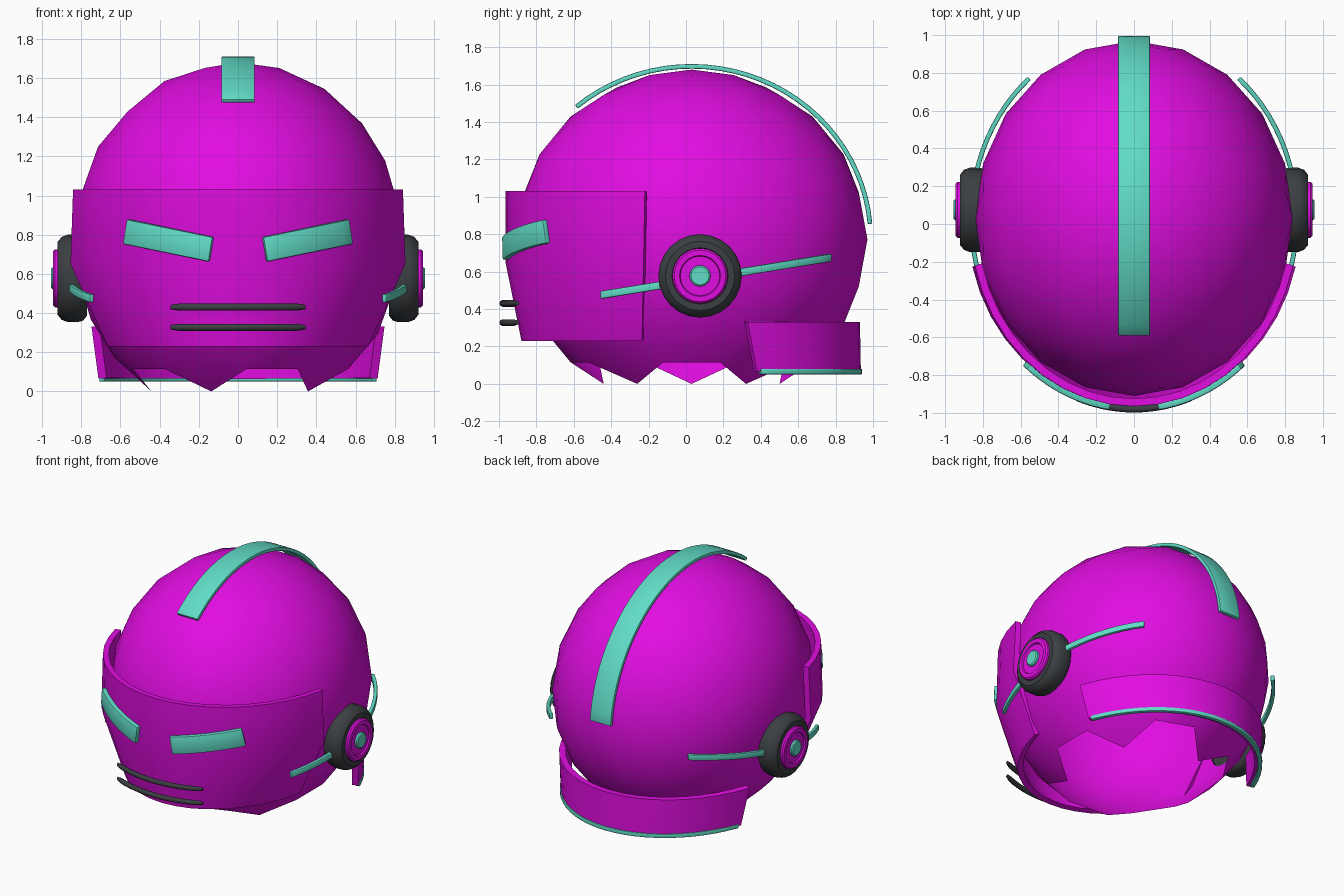
import bpy, bmesh
from math import sin, cos, asin, sqrt, pi, radians
from mathutils import Vector

cube = bpy.data.objects.get("Cube")
if cube:
    bpy.data.objects.remove(cube)

CENTRE = Vector((0, 0.03, 0.772))


def material(name, rgb):
    m = bpy.data.materials.new(name)
    m.use_nodes = True
    colour = (*rgb, 1)
    m.diffuse_color = colour
    m.node_tree.nodes["Principled BSDF"].inputs["Base Color"].default_value = colour
    return m


magenta = material("magenta", (0.75, 0.004, 0.75))
teal = material("teal", (0.12, 0.72, 0.57))
charcoal = material("charcoal", (0.045, 0.05, 0.055))


def finish(name, bm, mat, thickness=0, bevel=0, angle=35):
    """Turn a bmesh into a shaded object, with optional thickness and bevel."""
    mesh = bpy.data.meshes.new(name)
    bm.to_mesh(mesh)
    bm.free()
    mesh.materials.append(mat)
    ob = bpy.data.objects.new(name, mesh)
    bpy.context.collection.objects.link(ob)
    if thickness:
        s = ob.modifiers.new("Thickness", 'SOLIDIFY')
        s.thickness, s.offset, s.use_even_offset = thickness, -1, True
    if bevel:
        b = ob.modifiers.new("Bevel", 'BEVEL')
        b.width, b.segments, b.angle_limit = bevel, 2, radians(40)
    bpy.ops.object.select_all(action='DESELECT')
    ob.select_set(True)
    bpy.context.view_layer.objects.active = ob
    if ob.modifiers:
        bpy.ops.object.convert(target='MESH')
    bpy.ops.object.shade_smooth_by_angle(angle=radians(angle))
    return ob


def sheet(name, nu, nv, fn, mat, thickness, bevel=0):
    """Curved panel: fn(u, v) gives the outer surface, thickened inward."""
    bm = bmesh.new()
    rows = [[bm.verts.new(fn(i / nu, j / nv)) for i in range(nu + 1)]
            for j in range(nv + 1)]
    for a, b in zip(rows, rows[1:]):
        for i in range(nu):
            bm.faces.new((a[i], a[i + 1], b[i + 1], b[i]))
    bm.normal_update()
    bm.faces.ensure_lookup_table()
    f = bm.faces[nu // 2]
    if f.normal.dot(f.calc_center_median() - CENTRE) < 0:
        bmesh.ops.reverse_faces(bm, faces=bm.faces[:])
    return finish(name, bm, mat, thickness, bevel)


def lathe(name, profile, side, mat, segments=24):
    """Spin (x, radius) points about the ear axis."""
    bm = bmesh.new()
    rings = []
    for x, r in profile:
        rings.append([bm.verts.new((side * x, 0.075 + r * cos(t), 0.577 + r * sin(t)))
                      for t in (2 * pi * k / segments for k in range(segments))])
    for a, b in zip(rings, rings[1:]):
        for k in range(segments):
            n = (k + 1) % segments
            bm.faces.new((a[k], a[n], b[n], b[k]))
    bm.faces.new(rings[0])
    bm.faces.new(rings[-1])
    bmesh.ops.recalc_face_normals(bm, faces=bm.faces[:])
    return finish(name, bm, mat)


# Helmet shell: low-poly ball, open underneath with a jagged rim
bm = bmesh.new()
bmesh.ops.create_icosphere(bm, subdivisions=3, radius=1)
bmesh.ops.delete(bm, geom=[f for f in bm.faces if f.calc_center_median().z < -0.762],
                 context='FACES')
bmesh.ops.scale(bm, vec=(0.84, 0.94, 0.908), verts=bm.verts[:])
bmesh.ops.translate(bm, vec=CENTRE, verts=bm.verts[:])
finish("helmet_shell", bm, magenta, angle=60)


def wrap(levels, facing):
    """Elliptical band through levels of (z, x radius, y radius, y of the ends)."""
    def fn(u, v):
        z, rx, ry, end = levels[round(v * (len(levels) - 1))]
        a = asin(end / ry)
        t = a + (pi - 2 * a) * u
        return (rx * cos(t), facing * ry * sin(t), z)
    return fn


# Face plate, straight above and tapering below
sheet("face_plate", 18, 2, wrap([(1.03, 0.865, 0.965, 0.22), (0.65, 0.88, 0.965, 0.227),
                                 (0.23, 0.69, 0.88, 0.235)], -1), magenta, 0.04)

# Neck guard and its trim
sheet("neck_guard", 18, 1, wrap([(0.33, 0.8, 0.93, 0.33), (0.065, 0.78, 0.935, 0.38)], 1),
      magenta, 0.045)
sheet("neck_guard_trim", 24, 1, wrap([(0.08, 0.785, 0.942, 0.4), (0.05, 0.785, 0.942, 0.4)], 1),
      teal, 0.03, 0.006)


# Crest strip over the top
def crest(u, v):
    t = radians(5 + 125 * u)
    return (0.17 * (v - 0.5), 0.03 + 0.97 * cos(t), 0.775 + 0.935 * sin(t))


sheet("crest_strip", 28, 1, crest, teal, 0.025, 0.006)


# Mouth bars, bowed with the face
def mouth_bar(name, z):
    bm = bmesh.new()
    rings = []
    for i in range(17):
        x = 0.69 * (i / 16 - 0.5)
        y = -0.98 * sqrt(1 - (x / 0.88) ** 2)
        r = 0.011 if i in (0, 16) else 0.018
        rings.append([bm.verts.new((x, y + r * cos(k * pi / 4), z + r * sin(k * pi / 4)))
                      for k in range(8)])
    for a, b in zip(rings, rings[1:]):
        for k in range(8):
            n = (k + 1) % 8
            bm.faces.new((a[k], a[n], b[n], b[k]))
    bm.faces.new(rings[0])
    bm.faces.new(rings[-1])
    bmesh.ops.recalc_face_normals(bm, faces=bm.faces[:])
    finish(name, bm, charcoal, angle=50)


mouth_bar("upper_mouth_bar", 0.43)
mouth_bar("lower_mouth_bar", 0.327)

for side, label in ((1, "left"), (-1, "right")):
    # Slanted eye plate
    def eye(u, v):
        x = 0.14 + 0.44 * u - 0.02 * (v - 0.5)
        y = -0.995 * sqrt(1 - (x / 0.895) ** 2)
        return (side * x, y, 0.725 + 0.09 * u + 0.125 * (v - 0.5))

    # Rising side strip behind the ear disc
    def strip(u, v):
        t = asin(-0.5) + (asin(0.765) - asin(-0.5)) * u
        y = 0.03 + 0.98 * sin(t)
        return (side * 0.875 * cos(t), y, 0.549 + 0.161 * y + 0.042 * (v - 0.5))

    sheet(label + "_eye_plate", 10, 1, eye, teal, 0.035, 0.007)
    sheet(label + "_side_strip", 20, 1, strip, teal, 0.025, 0.006)

    # Ear disc: rubber-like ring, inner disc and centre button
    lathe(label + "_ear_ring", [(0.77, 0.19), (0.79, 0.215), (0.815, 0.223), (0.87, 0.223),
                                (0.9, 0.212), (0.922, 0.185), (0.922, 0.15), (0.9, 0.148)],
          side, charcoal)
    lathe(label + "_ear_disc", [(0.88, 0.148), (0.935, 0.148), (0.945, 0.138),
                                (0.945, 0.11), (0.935, 0.105)], side, magenta)
    lathe(label + "_ear_button", [(0.9, 0.056), (0.948, 0.056), (0.955, 0.048)], side, teal)
